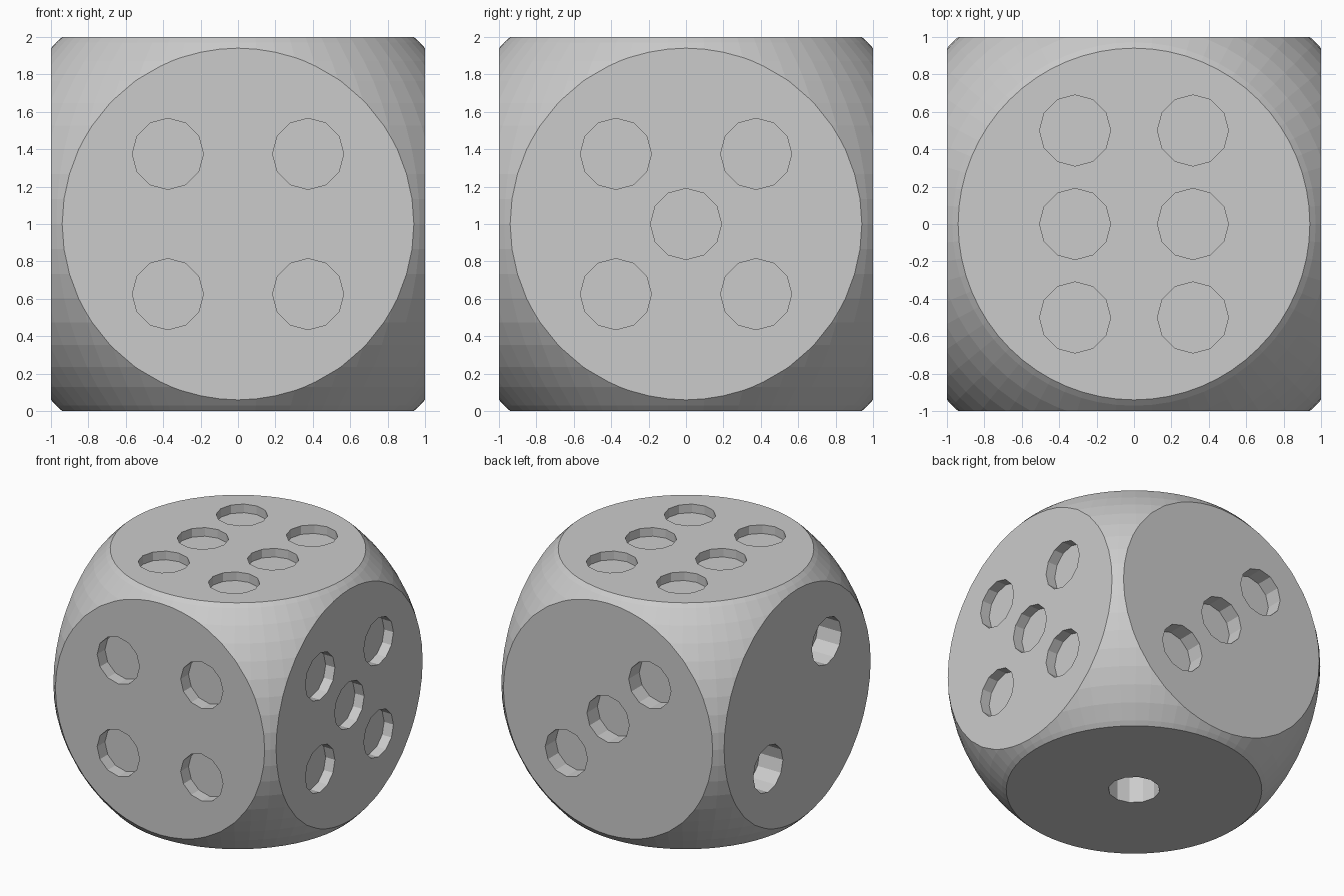
import bpy
import bmesh
from mathutils import Matrix, Vector

if "Cube" in bpy.data.objects:
    bpy.data.objects.remove(bpy.data.objects["Cube"])

CENTRE = Vector((0, 0, 1))
PIP_R = 0.19
A, B, C = 0.375, 0.315, 0.5


def boolean(target, cutter, operation):
    """Apply a boolean and discard the cutter."""
    cutter.hide_render = True
    mod = target.modifiers.new(operation.lower(), 'BOOLEAN')
    mod.operation, mod.object, mod.solver = operation, cutter, 'EXACT'
    bpy.context.view_layer.objects.active = target
    bpy.ops.object.modifier_apply(modifier=mod.name)
    bpy.data.objects.remove(cutter, do_unlink=True)


# Rounded body: a cube trimmed by a faceted sphere
bpy.ops.mesh.primitive_cube_add(size=2, location=CENTRE)
die = bpy.context.object
die.name = "die"
bpy.ops.mesh.primitive_uv_sphere_add(segments=64, ring_count=32, radius=1.374, location=CENTRE)
boolean(die, bpy.context.object, 'INTERSECT')

# Pips per face: normal, up direction, depth, positions (fewer pips are deeper)
corners = [(x, y) for x in (-A, A) for y in (-A, A)]
diagonal = [(-A, -A), (A, A)]
faces = [
    ((0, 0, -1), (0, 1, 0), 0.42, [(0, 0)]),
    ((-1, 0, 0), (0, 0, 1), 0.21, diagonal),
    ((0, 1, 0), (0, 0, 1), 0.135, diagonal + [(0, 0)]),
    ((0, -1, 0), (0, 0, 1), 0.10, corners),
    ((1, 0, 0), (0, 0, 1), 0.083, corners + [(0, 0)]),
    ((0, 0, 1), (0, 1, 0), 0.07, [(x, y) for x in (-B, B) for y in (-C, 0, C)]),
]

# Twelve-sided pip cutters gathered in one mesh
bm = bmesh.new()
for normal, up, depth, spots in faces:
    n, v = Vector(normal), Vector(up)
    frame = Matrix((v.cross(n), v, n)).transposed().to_4x4()
    for x, y in spots:
        place = Matrix.Translation((x, y, 1 + (0.1 - depth) / 2))
        bmesh.ops.create_cone(bm, cap_ends=True, segments=12, radius1=PIP_R, radius2=PIP_R,
                              depth=depth + 0.1,
                              matrix=Matrix.Translation(CENTRE) @ frame @ place)
mesh = bpy.data.meshes.new("pip_cutters")
bm.to_mesh(mesh)
bm.free()
pips = bpy.data.objects.new("pip_cutters", mesh)
bpy.context.collection.objects.link(pips)
boolean(die, pips, 'DIFFERENCE')
